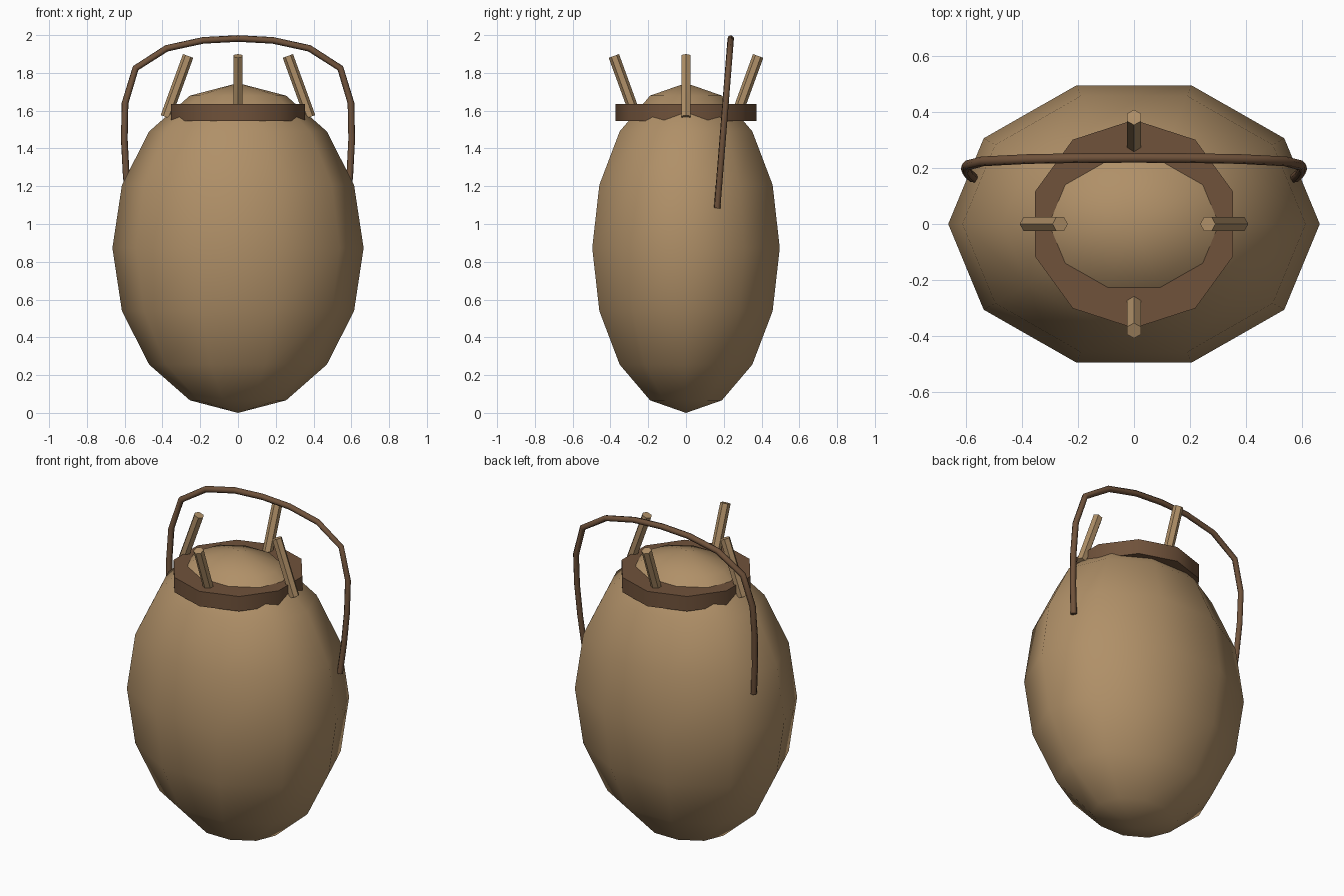
import bpy
import bmesh
from math import sin, cos, pi, radians
from mathutils import Vector, Matrix

if "Cube" in bpy.data.objects:
    bpy.data.objects.remove(bpy.data.objects["Cube"], do_unlink=True)


def make_material(name, rgb):
    mat = bpy.data.materials.new(name)
    mat.use_nodes = True
    colour = (*rgb, 1.0)
    mat.diffuse_color = colour
    mat.node_tree.nodes["Principled BSDF"].inputs["Base Color"].default_value = colour
    return mat


tan = make_material("tan clay", (0.434, 0.279, 0.138))
brown = make_material("dark brown wood", (0.160, 0.084, 0.043))


def smooth(obj, angle):
    bpy.ops.object.select_all(action="DESELECT")
    obj.select_set(True)
    bpy.context.view_layer.objects.active = obj
    bpy.ops.object.shade_smooth_by_angle(angle=radians(angle))


def lathe(name, profile, sides, mat, phase=0.0, matrix=Matrix(), angle=50):
    """Turn (radius, z) points about z; zero radius makes a pole, open ends get capped."""
    bm = bmesh.new()
    rings = []
    for r, z in profile:
        count = sides if r > 0 else 1
        rings.append([bm.verts.new((r * cos(phase + 2 * pi * i / sides),
                                    r * sin(phase + 2 * pi * i / sides), z))
                      for i in range(count)])
    for low, high in zip(rings, rings[1:]):
        for i in range(sides):
            j = (i + 1) % sides
            quad = [low[i % len(low)], low[j % len(low)],
                    high[j % len(high)], high[i % len(high)]]
            bm.faces.new(list(dict.fromkeys(quad)))
    for ring in (rings[0], rings[-1]):
        if len(ring) > 1:
            bm.faces.new(ring)
    bm.transform(matrix)
    bmesh.ops.recalc_face_normals(bm, faces=bm.faces)
    mesh = bpy.data.meshes.new(name)
    bm.to_mesh(mesh)
    bm.free()
    mesh.materials.append(mat)
    obj = bpy.data.objects.new(name, mesh)
    bpy.context.collection.objects.link(obj)
    smooth(obj, angle)
    return obj


# Egg-shaped body, flattened front to back
steps = 8
egg = [(0 if k in (0, steps) else sin(pi * k / steps), -cos(pi * k / steps))
       for k in range(steps + 1)]
height = 0.873
lathe("body", egg, 10, tan, angle=180,
      matrix=Matrix.Translation((0, 0, height)) @ Matrix.Diagonal((0.665, 0.522, height, 1)))

# Collar around the neck
lathe("collar", [(0.373, 1.545), (0.373, 1.636)], 10, brown, phase=pi / 2)

# Four pegs: the side pair leans inward, the front and back pair outward
peg_profile = [(0.029, -0.172), (0.029, 0.172)]
for name, turn, lean in (("left_peg", 0, -20), ("back_peg", 90, 20),
                         ("right_peg", 180, -20), ("front_peg", 270, 20)):
    place = (Matrix.Rotation(radians(turn), 4, "Z")
             @ Matrix.Translation((0.323, 0, 1.728))
             @ Matrix.Rotation(radians(lean), 4, "Y"))
    lathe(name, peg_profile, 6, tan, matrix=place)

# Arched handle: half path mirrored, leaning back as it rises
half = [(0.575, 1.085), (0.592, 1.26), (0.602, 1.45), (0.598, 1.64),
        (0.542, 1.825), (0.378, 1.93), (0.185, 1.972)]
path = half + [(0, 1.982)] + [(-x, z) for x, z in reversed(half)]
curve = bpy.data.curves.new("handle", "CURVE")
curve.dimensions = "3D"
curve.bevel_depth = 0.018
curve.bevel_resolution = 1
curve.use_fill_caps = True
spline = curve.splines.new("POLY")
spline.points.add(len(path) - 1)
for point, (x, z) in zip(spline.points, path):
    point.co = (x, 0.165 + 0.08 * (z - 1.085), z, 1)
curve.materials.append(brown)
handle = bpy.data.objects.new("handle", curve)
bpy.context.collection.objects.link(handle)
bpy.ops.object.select_all(action="DESELECT")
handle.select_set(True)
bpy.context.view_layer.objects.active = handle
bpy.ops.object.convert(target="MESH")
smooth(bpy.context.view_layer.objects.active, 65)
